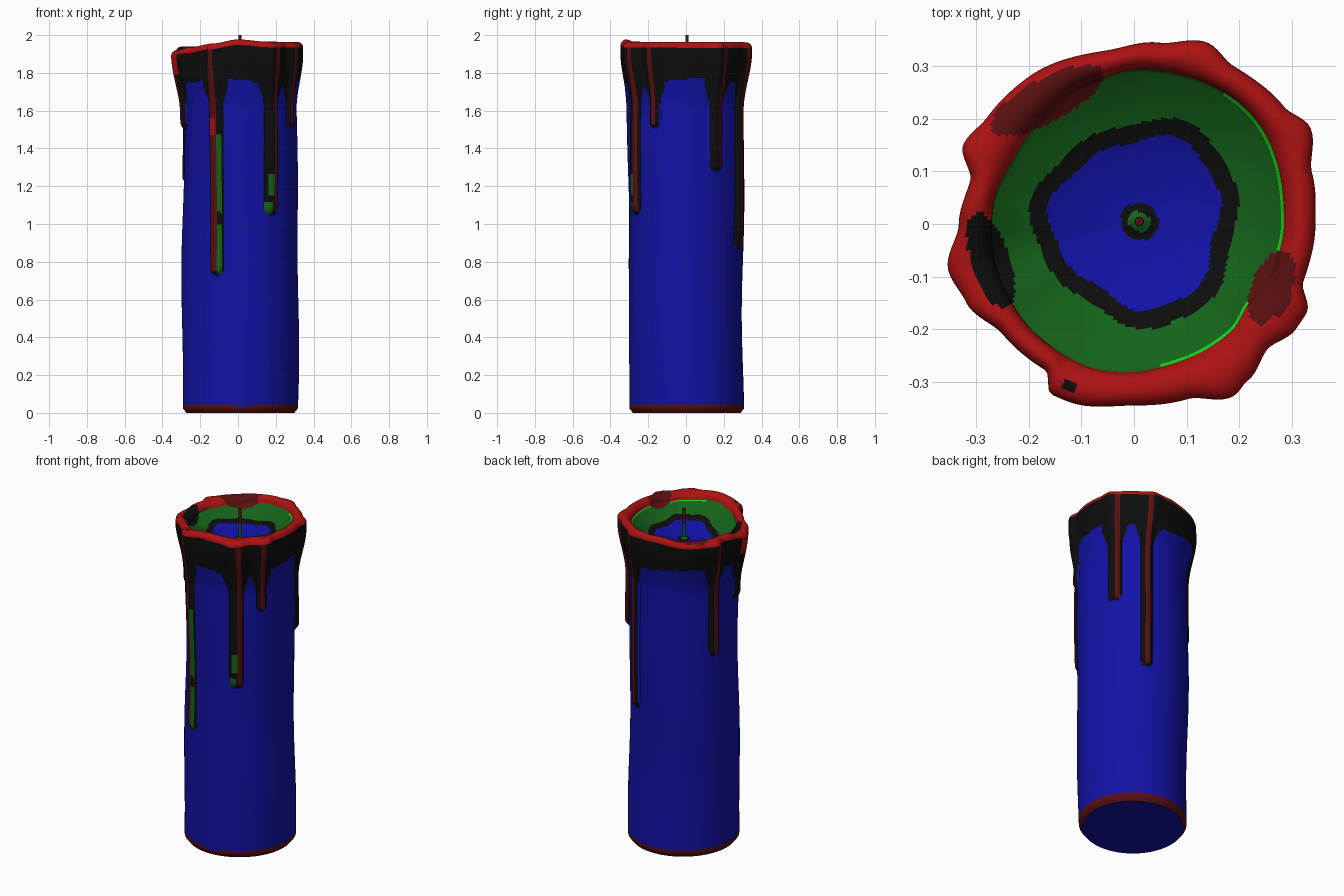
import bpy, bmesh, math
from math import sin, cos, pi, radians, hypot, atan2
from mathutils import Vector

if "Cube" in bpy.data.objects:
    bpy.data.objects.remove(bpy.data.objects["Cube"])

COLORS = {"red": (.42, .006, .006), "dark red": (.10, .005, .005), "black": (.004, .004, .004),
          "blue": (.006, .006, .38), "green": (.007, .125, .01), "bright green": (.005, .65, .01)}
MATS = []
for name, c in COLORS.items():
    m = bpy.data.materials.new(name)
    m.diffuse_color = (*c, 1)
    m.use_nodes = True
    m.node_tree.nodes["Principled BSDF"].inputs["Base Color"].default_value = m.diffuse_color
    MATS.append(m)
RED, DARK, BLACK, BLUE, GREEN, BRIGHT = range(6)
N = 240

# outer and inner outline of the rim: angle, radius
RIM = [(0, .345), (16, .352), (29, .382), (38, .362), (58, .355), (68, .372), (82, .348), (99, .334),
       (125, .344), (144, .345), (155, .358), (165, .322), (180, .333), (194, .364), (205, .352),
       (220, .326), (239, .325), (244, .36), (250, .36), (270, .345), (287, .348), (300, .378),
       (306, .368), (317, .348), (327, .367), (333, .369), (341, .340), (360, .345)]
INNER = [(0, .285), (45, .305), (85, .295), (110, .28), (130, .265), (150, .26), (175, .27),
         (205, .275), (230, .28), (255, .285), (290, .275), (312, .275), (325, .265), (345, .28), (360, .285)]
RIM_Z = [(0, 1.968), (60, 1.968), (90, 1.962), (130, 1.945), (170, 1.945), (195, 1.925),
         (215, 1.94), (245, 1.96), (270, 1.982), (300, 1.97), (360, 1.968)]
# wax drips: angle, lowest z, half width, stripe offset, stripe half width
DRIPS = [(246, .73, .042, -.014, .02), (301.5, 1.05, .041, .018, .012), (328, 1.51, .03, 0, .012),
         (31, 1.28, .04, .02, .013), (65, .86, .034, 0, .014), (158, 1.22, .032, 0, .014),
         (195, 1.5, .045, .01, .01)]


def smooth(a, b, x):
    t = min(1, max(0, (x - a) / (b - a)))
    return t * t * (3 - 2 * t)


def lookup(table, th):
    d = math.degrees(th) % 360
    for (a, r), (b, s) in zip(table, table[1:]):
        if a <= d <= b:
            return r + (s - r) * smooth(a, b, d)


def arc(th, deg):
    """Signed distance along the wall from a drip's axis."""
    return ((th - radians(deg) + pi) % (2 * pi) - pi) * .315


def wall(th, z):
    """Point on the outside of the candle."""
    r = .304 + .005 * sin(2 * th + 3 * z) + .004 * sin(6 * z + th)
    r -= .018 * (1 - smooth(0, .025, z))
    bulge = 0
    for deg, end, w, *_ in DRIPS:
        d = hypot(arc(th, deg), max(0, end + w - z)) / w
        if d < 1:
            bulge = max(bulge, .027 * math.sqrt(1 - d * d))
    f = smooth(1.6, 1.9, z)
    r = (r + bulge) * (1 - f) + lookup(RIM, th) * f
    return (r * cos(th) + .012 * (1 - f), r * sin(th), z)


def wall_color(p, th, top):
    z = p.z
    if z < .04:
        return DARK
    if z > top - .04:
        return RED
    for i, (deg, end, w, off, hw) in enumerate(DRIPS):
        a = arc(th, deg)
        if hypot(a, max(0, end + w - z)) < w:
            if i == 6 and 1.79 < z < 1.89 or i == 0 and 1.47 < z < 1.56 and a < 0:
                return RED
            if abs(a - off) < hw and z > end + .02:
                return DARK
            if i == 0 and z < 1.47 and .008 < a < .034 and not 1.0 < z < 1.06:
                return GREEN
            if i == 1 and (z < 1.12 and a < 0 or 1.15 < z < 1.26 and -.025 < a < .01):
                return GREEN
            return BLACK
        if abs(a) < w + .035 * smooth(1.62, 1.76, z) and z > 1.64:
            return BLACK
    return BLACK if z > 1.755 + .015 * sin(3 * th + 1) else BLUE


# spills on the inner rim: x, y, direction, half length, half width, colour
PATCHES = [(-.165, .235, 28, .12, .042, DARK), (-.272, -.07, 108, .095, .036, BLACK),
           (.262, -.12, 68, .075, .038, DARK), (-.12, -.307, 0, .014, .01, BLACK)]


def rim_color(p, th, base):
    for x, y, d, a, b, m in PATCHES:
        v = Vector((p.x - x, p.y - y))
        u = Vector((cos(radians(d)), sin(radians(d))))
        if (v.dot(u) / a) ** 2 + ((v.y * u.x - v.x * u.y) / b) ** 2 < 1:
            return m
    return base


def bowl_color(p, th):
    r = hypot(p.x - .01, p.y - .005)
    edge = .16 + .012 * sin(3 * th - 1.2) + .005 * sin(7 * th)
    if r < .02:
        return GREEN
    if r < .036:
        return BLACK
    if r < edge:
        return BLUE
    if r < edge + .034:
        return BLACK
    d = math.degrees(th)
    if hypot(p.x, p.y) > lookup(INNER, th) * .975 and -80 < d < 55:
        return rim_color(p, th, BRIGHT)
    return rim_color(p, th, GREEN)


# rows of the candle from the foot, up the wall, over the rim and into the bowl
def rim_point(th, t):
    ro, ri = lookup(RIM, th), lookup(INNER, th)
    r = (ro + ri) / 2 + (ro - ri) / 2 * cos(pi * t)
    z = lookup(RIM_Z, th) - .035 + .035 * sin(pi * t) - .01 * t
    return (r * cos(th), r * sin(th), z)


def bowl_point(th, u):
    r = lookup(INNER, th) * u
    z_in = lookup(RIM_Z, th) - .045
    z = 1.815 + (z_in - 1.815) * u ** 2.2 + .02 * max(0, 1 - r / .03)
    return (r * cos(th) + .01 * (1 - u), r * sin(th) + .005 * (1 - u), z)


rows = [("wall", i / 170) for i in range(171)]
rows += [("rim", i / 12) for i in range(1, 13)]
rows += [("bowl", 1 - i / 50) for i in range(1, 50)]


def point(kind, t, th):
    if kind == "wall":
        return wall(th, t * (lookup(RIM_Z, th) - .035))
    return rim_point(th, t) if kind == "rim" else bowl_point(th, t)


def finish(bm, name):
    bmesh.ops.recalc_face_normals(bm, faces=bm.faces)
    me = bpy.data.meshes.new(name)
    bm.to_mesh(me)
    bm.free()
    for m in MATS:
        me.materials.append(m)
    ob = bpy.data.objects.new(name, me)
    bpy.context.collection.objects.link(ob)
    bpy.ops.object.select_all(action='DESELECT')
    ob.select_set(True)
    bpy.context.view_layer.objects.active = ob
    bpy.ops.object.shade_smooth_by_angle(angle=radians(50))
    return ob


# candle wax
bm = bmesh.new()
grid = [[bm.verts.new(point(k, t, 2 * pi * j / N)) for j in range(N)] for k, t in rows]
for i in range(len(rows) - 1):
    kind = rows[i + 1][0]
    for j in range(N):
        k = (j + 1) % N
        f = bm.faces.new((grid[i][j], grid[i][k], grid[i + 1][k], grid[i + 1][j]))
        p = f.calc_center_median()
        th = 2 * pi * (j + .5) / N
        if kind == "wall":
            f.material_index = wall_color(p, th, lookup(RIM_Z, th))
        elif kind == "rim":
            f.material_index = rim_color(p, th, RED)
        else:
            f.material_index = bowl_color(p, atan2(p.y, p.x))
bm.faces.new(grid[0]).material_index = BLUE
bm.faces.new(grid[-1]).material_index = GREEN
finish(bm, "candle_wax")

# wick
bm = bmesh.new()
for z0, z1, mat in ((1.79, 1.91, GREEN), (1.91, 2.0, DARK)):
    res = bmesh.ops.create_cone(bm, cap_ends=True, segments=12, radius1=.009, radius2=.008, depth=z1 - z0)
    bmesh.ops.translate(bm, verts=res["verts"], vec=(.01, .005, (z0 + z1) / 2))
    for f in {f for v in res["verts"] for f in v.link_faces}:
        f.material_index = mat
finish(bm, "wick")
